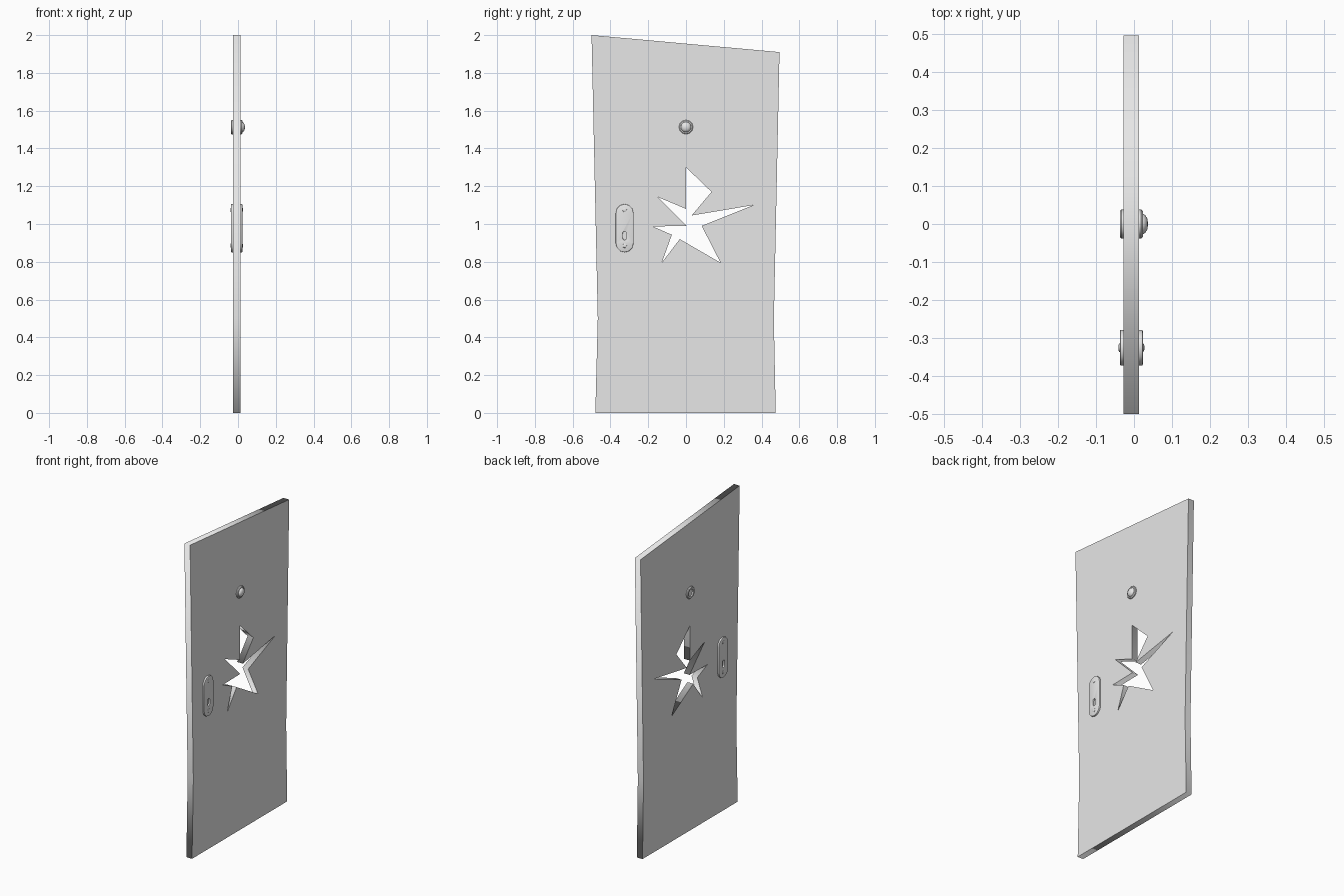
import bpy, bmesh, math
from mathutils import Matrix, Vector

cube = bpy.data.objects.get("Cube")
if cube:
    bpy.data.objects.remove(cube, do_unlink=True)

grey = bpy.data.materials.new("plain grey")
grey.use_nodes = True
grey.diffuse_color = (0.8, 0.8, 0.8, 1)
grey.node_tree.nodes["Principled BSDF"].inputs["Base Color"].default_value = (0.8, 0.8, 0.8, 1)

# Local x, y, z become world y, z, x, so profiles are drawn on the door's face
FACE = Matrix(((0, 0, 1, 0), (1, 0, 0, 0), (0, 1, 0, 0), (0, 0, 0, 1)))


def finish(name, mesh, smooth=False):
    mesh.materials.clear()
    mesh.materials.append(grey)
    obj = bpy.data.objects.new(name, mesh)
    bpy.context.collection.objects.link(obj)
    if smooth:
        bpy.ops.object.select_all(action="DESELECT")
        obj.select_set(True)
        bpy.context.view_layer.objects.active = obj
        bpy.ops.object.shade_smooth_by_angle(angle=math.radians(35))
    return obj


def slab(name, outlines, x0, x1, bevel=0.0):
    """Extrude a filled outline, with holes, between two x positions."""
    curve = bpy.data.curves.new(name + " profile", "CURVE")
    curve.dimensions = "2D"
    curve.fill_mode = "BOTH"
    curve.extrude = (x1 - x0) / 2 - bevel
    curve.bevel_depth = bevel
    curve.bevel_resolution = 1
    curve.offset = -bevel
    for points in outlines:
        spline = curve.splines.new("POLY")
        spline.points.add(len(points) - 1)
        for p, (y, z) in zip(spline.points, points):
            p.co = (y, z, 0, 1)
        spline.use_cyclic_u = True
    temp = bpy.data.objects.new(name + " profile", curve)
    bpy.context.collection.objects.link(temp)
    bpy.context.view_layer.update()
    graph = bpy.context.evaluated_depsgraph_get()
    mesh = bpy.data.meshes.new_from_object(temp.evaluated_get(graph))
    bpy.data.objects.remove(temp, do_unlink=True)
    mesh.transform(Matrix.Translation(((x0 + x1) / 2, 0, 0)) @ FACE)
    bm = bmesh.new()
    bm.from_mesh(mesh)
    bmesh.ops.remove_doubles(bm, verts=bm.verts, dist=0.0001)
    bmesh.ops.recalc_face_normals(bm, faces=bm.faces)
    bm.to_mesh(mesh)
    bm.free()
    return finish(name, mesh, bevel > 0)


def capsule(y, z, radius, half_height, steps=6):
    points = []
    for end, start in ((1, 0), (-1, math.pi)):
        for i in range(steps + 1):
            a = start + math.pi * i / steps
            points.append((y + radius * math.cos(a),
                           z + end * (half_height - radius) + radius * math.sin(a)))
    return points


def lathe(name, profile, y, z, steps):
    """Spin a (radius, x) profile about an axis through the door."""
    bm = bmesh.new()
    verts = [bm.verts.new((x, r, 0)) for r, x in profile]
    edges = [bm.edges.new(pair) for pair in zip(verts, verts[1:])]
    bmesh.ops.spin(bm, geom=verts + edges, cent=(0, 0, 0), axis=(1, 0, 0),
                   angle=math.tau, steps=steps)
    bmesh.ops.remove_doubles(bm, verts=bm.verts, dist=0.0001)
    bmesh.ops.recalc_face_normals(bm, faces=bm.faces)
    bmesh.ops.translate(bm, verts=bm.verts, vec=Vector((0, y, z)))
    mesh = bpy.data.meshes.new(name)
    bm.to_mesh(mesh)
    bm.free()
    return finish(name, mesh, True)


# Crooked door panel with a jagged hole
BACK, FRONT = -0.027, 0.013
panel = [(-0.48, 0), (0.475, 0), (0.465, 0.49), (0.495, 1.91), (-0.5, 2), (-0.467, 0.5)]
hole = [(0, 1.3), (0.135, 1.17), (0.03, 1.045), (0.357, 1.1), (0.083, 0.99),
        (0.183, 0.795), (-0.033, 0.92), (-0.128, 0.795), (-0.075, 0.943),
        (-0.176, 0.987), (0.003, 0.99), (-0.15, 1.143), (0, 1.08)]
slab("door_panel", [panel, hole], BACK, FRONT)

# Lock plate with keyhole and two screws on each side
LOCK_Y, LOCK_Z = -0.325, 0.978
for side, face, out in (("front", FRONT, 1), ("back", BACK, -1)):
    top = face + out * 0.01
    slab(side + "_lock_plate",
         [capsule(LOCK_Y, LOCK_Z, 0.047, 0.128), capsule(LOCK_Y, 0.938, 0.01, 0.022)],
         min(face - out * 0.004, top), max(face - out * 0.004, top), 0.003)
    for label, z in (("upper", 1.075), ("lower", 0.885)):
        lathe(f"{side}_{label}_screw",
              [(0.012, top - out * 0.002), (0.011, top + out * 0.002),
               (0.006, top + out * 0.004), (0, top + out * 0.004)], LOCK_Y, z, 10)

# Peephole: domed lens in a ring in front, recessed eyepiece behind
lathe("peephole_ring_front",
      [(0.038, FRONT - 0.002), (0.038, 0.019), (0.034, 0.023), (0.028, 0.023),
       (0.027, 0.018)], 0, 1.513, 12)
lathe("peephole_lens",
      [(0.028, 0.018), (0.027, 0.024), (0.023, 0.03), (0.014, 0.035), (0, 0.037)],
      0, 1.513, 12)
lathe("peephole_ring_back",
      [(0.038, BACK + 0.002), (0.038, -0.033), (0.034, -0.037), (0.024, -0.037),
       (0.021, -0.03), (0, -0.03)], 0, 1.513, 12)
